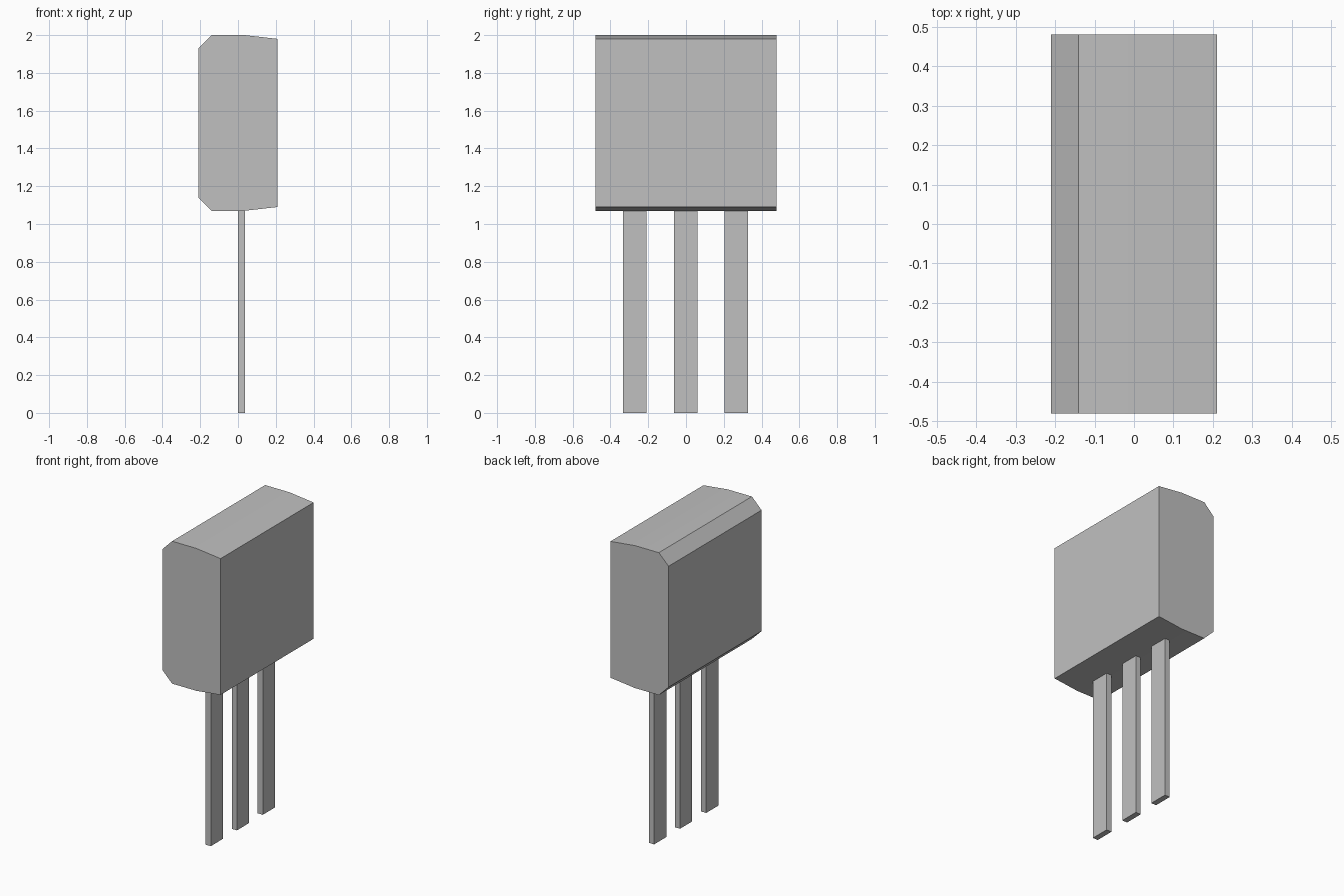
import bpy
import bmesh
from math import radians

cube = bpy.data.objects.get("Cube")
if cube:
    bpy.data.objects.remove(cube, do_unlink=True)

# One plain grey for everything
grey = bpy.data.materials.new("grey")
grey.use_nodes = True
colour = (0.53, 0.53, 0.53, 1.0)
grey.diffuse_color = colour
grey.node_tree.nodes["Principled BSDF"].inputs["Base Color"].default_value = colour


def extrude_profile(name, profile, y_min, y_max):
    """Extrude an x-z outline along y into a closed solid."""
    bm = bmesh.new()
    face = bm.faces.new([bm.verts.new((x, y_min, z)) for x, z in profile])
    result = bmesh.ops.extrude_face_region(bm, geom=[face], use_keep_orig=True)
    moved = [v for v in result["geom"] if isinstance(v, bmesh.types.BMVert)]
    bmesh.ops.translate(bm, verts=moved, vec=(0, y_max - y_min, 0))
    bmesh.ops.recalc_face_normals(bm, faces=bm.faces[:])
    mesh = bpy.data.meshes.new(name)
    bm.to_mesh(mesh)
    bm.free()
    mesh.materials.append(grey)
    obj = bpy.data.objects.new(name, mesh)
    bpy.context.collection.objects.link(obj)
    return obj


# Body: chamfered on one side, gently tapered on the other
bottom, top = 1.07, 2.0
middle = (bottom + top) / 2
upper = [(0.21, 1.98), (0.035, top), (-0.14, top), (-0.21, 1.93)]
lower = [(x, 2 * middle - z) for x, z in reversed(upper)]
body = extrude_profile("body", upper + lower, -0.48, 0.48)
bpy.ops.object.select_all(action="DESELECT")
body.select_set(True)
bpy.context.view_layer.objects.active = body
bpy.ops.object.shade_smooth_by_angle(angle=radians(30))

# Three flat leads
lead_outline = [(0, 0), (0.037, 0), (0.037, bottom), (0, bottom)]
for label, y in (("front", -0.27), ("middle", 0), ("back", 0.267)):
    extrude_profile(label + "_lead", lead_outline, y - 0.064, y + 0.062)
